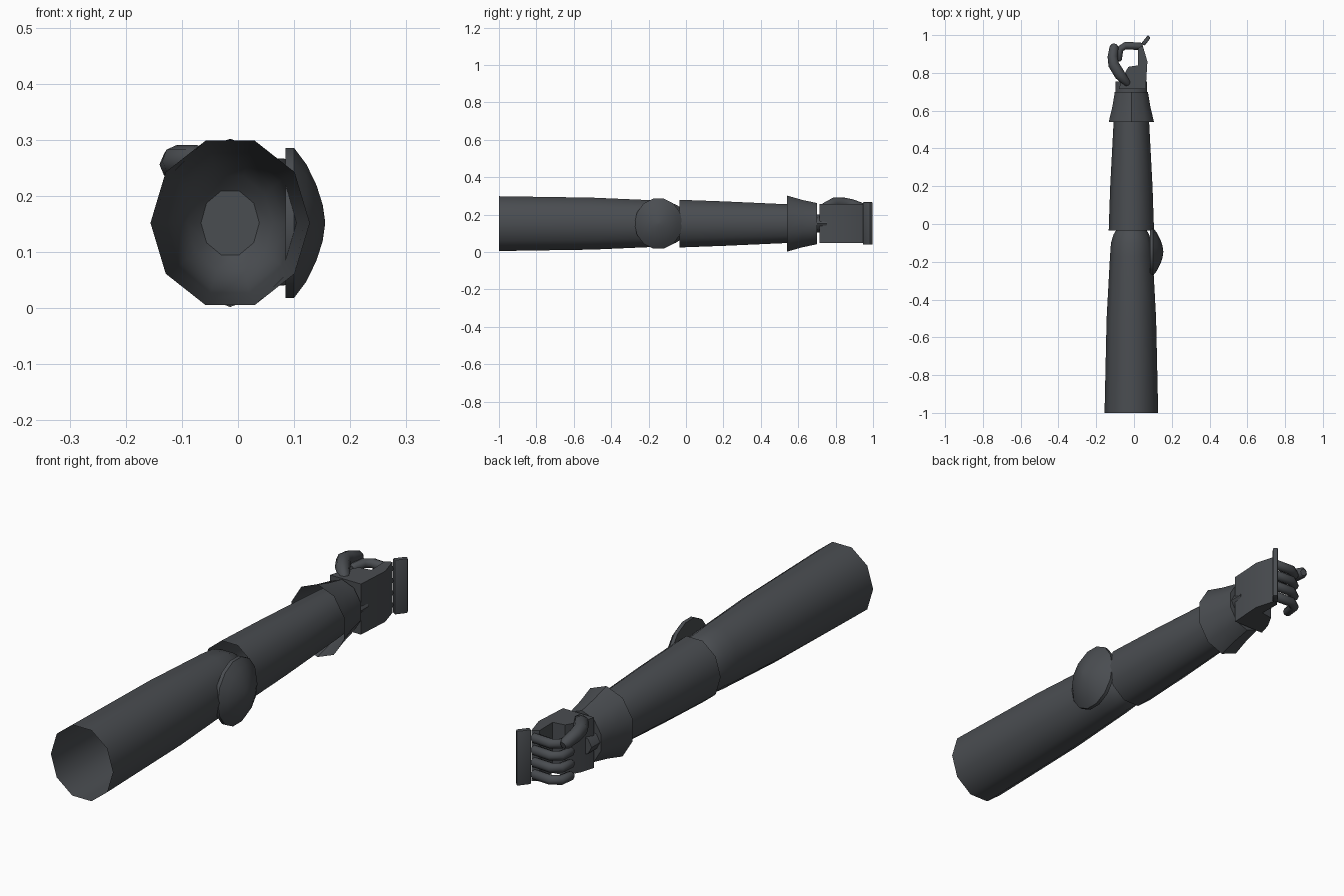
import bpy, bmesh, math
from mathutils import Vector

if "Cube" in bpy.data.objects:
    bpy.data.objects.remove(bpy.data.objects["Cube"])

COLOR = (0.068, 0.074, 0.082, 1)
metal = bpy.data.materials.new("dark grey")
metal.use_nodes = True
metal.diffuse_color = COLOR
metal.node_tree.nodes["Principled BSDF"].inputs["Base Color"].default_value = COLOR

CX, CZ = -0.014, 0.152          # axis of the arm


def finish(name, bm, angle=40):
    bmesh.ops.recalc_face_normals(bm, faces=bm.faces)
    mesh = bpy.data.meshes.new(name)
    bm.to_mesh(mesh)
    bm.free()
    mesh.materials.append(metal)
    obj = bpy.data.objects.new(name, mesh)
    bpy.context.collection.objects.link(obj)
    bpy.ops.object.select_all(action='DESELECT')
    obj.select_set(True)
    bpy.context.view_layer.objects.active = obj
    bpy.ops.object.shade_smooth_by_angle(angle=math.radians(angle))
    return obj


def skin(bm, rings, cap_start, cap_end):
    """Bridge rings of vertices into a tube."""
    for a, b in zip(rings, rings[1:]):
        for i in range(len(a)):
            j = (i + 1) % len(a)
            bm.faces.new((a[i], a[j], b[j], b[i]))
    if cap_start:
        bm.faces.new(rings[0])
    if cap_end:
        bm.faces.new(rings[-1])


def limb(name, profile, sides=10, turn=0.0, cap_start=False, cap_end=False):
    """Oval tube along y; profile holds (y, x radius, z radius)."""
    bm = bmesh.new()
    rings = []
    for y, rx, rz in profile:
        angles = [turn + math.tau * i / sides for i in range(sides)]
        rings.append([bm.verts.new((CX + rx * math.cos(a), y, CZ + rz * math.sin(a)))
                      for a in angles])
    skin(bm, rings, cap_start, cap_end)
    return finish(name, bm)


def digit(name, path, radii, sides=8):
    """Round tube that follows a path, with blunt rounded ends."""
    pts = [Vector(p) for p in path]
    start = (pts[0] - pts[1]).normalized() * radii[0] * 0.5
    end = (pts[-1] - pts[-2]).normalized() * radii[-1] * 0.5
    pts = [pts[0] + start] + pts + [pts[-1] + end]
    radii = [radii[0] * 0.6] + list(radii) + [radii[-1] * 0.6]
    bm = bmesh.new()
    rings = []
    for i, p in enumerate(pts):
        way = (pts[min(i + 1, len(pts) - 1)] - pts[max(i - 1, 0)]).normalized()
        u = way.cross(Vector((0, 0, 1))).normalized()
        v = u.cross(way)
        rings.append([bm.verts.new(p + radii[i] * (u * math.cos(math.tau * k / sides)
                                                   + v * math.sin(math.tau * k / sides)))
                      for k in range(sides)])
    skin(bm, rings, True, True)
    return finish(name, bm, 50)


def slab(name, outline, z0, z1, bevel=0.0):
    """Flat outline in x and y raised between two heights."""
    bm = bmesh.new()
    rings = [[bm.verts.new((x, y, z)) for x, y in outline] for z in (z0, z1)]
    skin(bm, rings, True, True)
    if bevel:
        bmesh.ops.bevel(bm, geom=bm.edges[:], offset=bevel, segments=2,
                        profile=0.5, affect='EDGES')
    return finish(name, bm, 30)


# Upper arm: open at the shoulder, domed at the elbow
limb("upper_arm", [(-1, .142, .154), (-.5, .131, .146), (-.17, .113, .131),
                   (-.1, .108, .124), (-.055, .094, .108), (-.025, .076, .088),
                   (0, .052, .06)], cap_end=True)

# Forearm: open at the elbow, closed inside the cuff
limb("forearm", [(-.035, .12, .134), (.2, .112, .125), (.54, .094, .109),
                 (.695, .085, .098)], cap_end=True)

# Flared cuff
limb("cuff", [(.54, .126, .15), (.62, .106, .127), (.70, .092, .11)],
     turn=math.pi / 10, cap_end=True)

# Wrist joint
limb("wrist", [(.68, .083, .05), (.755, .083, .05)], cap_start=True, cap_end=True)

# Elbow pad: stepped disc on the outer side
bm = bmesh.new()
rings = []
for x, r in [(.085, 1), (.1, 1), (.122, .78), (.14, .5), (.151, .24), (.155, .03)]:
    rings.append([bm.verts.new((x, -.147 + .128 * r * math.cos(math.tau * i / 14),
                                CZ + .137 * r * math.sin(math.tau * i / 14)))
                  for i in range(14)])
skin(bm, rings, True, True)
finish("elbow_pad", bm)

# Palm and back of the hand
slab("palm", [(-.08, .715), (.062, .715), (.071, .86), (.046, .945), (.02, .93),
              (.022, .84), (-.03, .832), (-.062, .775)], .048, .257)

# Knuckle guard
slab("knuckle_guard", [(.038, .956), (.056, .944), (.088, .985), (.074, 1.0)],
     .04, .267, .005)

# Four curled fingers
for i in range(4):
    z = .077 + i * .05
    digit(f"finger_{i + 1}", [(.035, .94, z), (-.045, .945, z), (-.075, .925, z),
                              (-.083, .87, z)], [.02, .02, .02, .018])

# Thumb
digit("thumb", [(-.035, .745, .245), (-.075, .79, .262), (-.108, .845, .262),
                (-.113, .885, .256), (-.105, .94, .24)],
      [.022, .029, .029, .027, .023])
